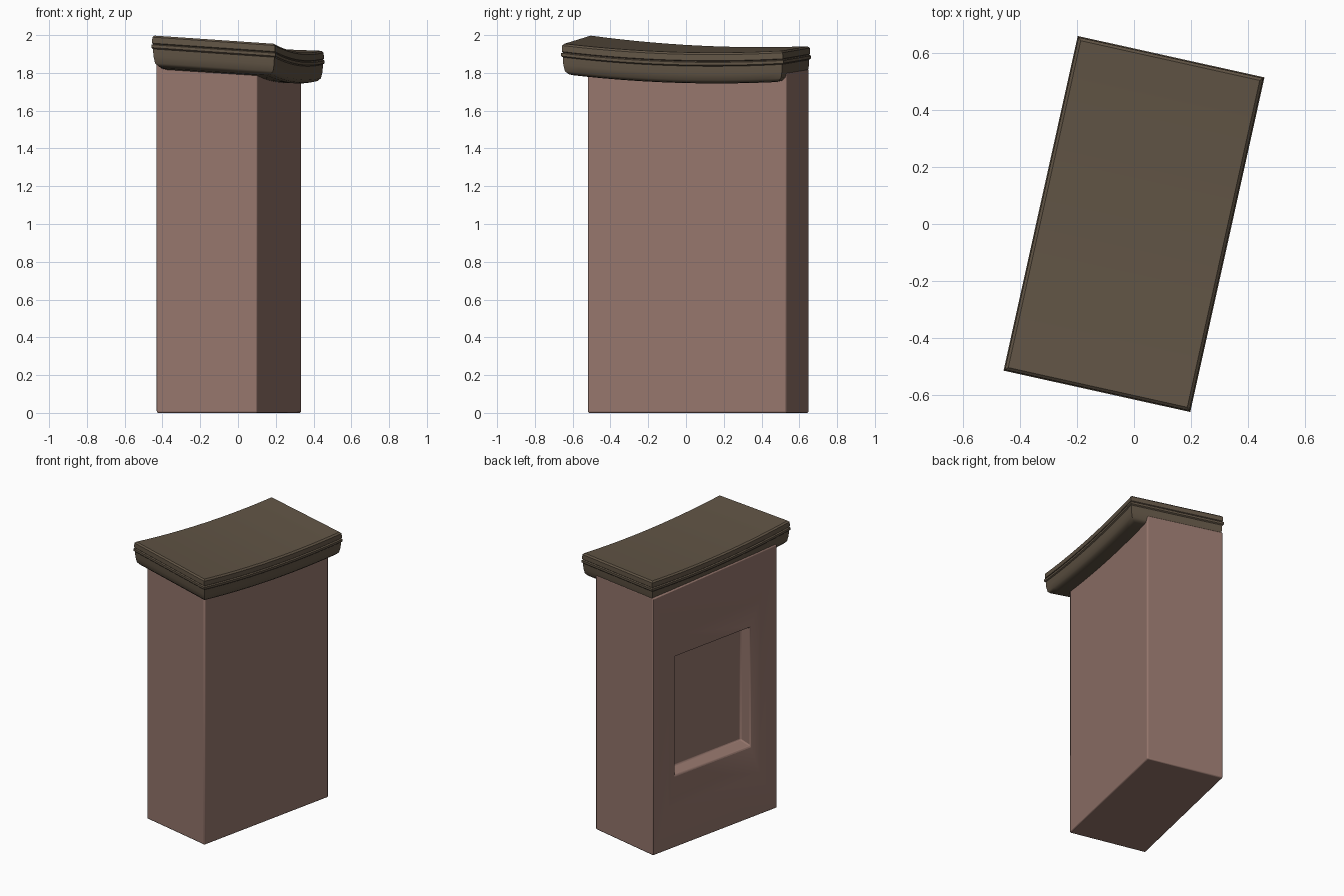
import bpy, bmesh, math

if "Cube" in bpy.data.objects:
    bpy.data.objects.remove(bpy.data.objects["Cube"])

TURN = math.radians(-12.5)
HALF_W, HALF_L = 0.336, 0.602


def top_z(u, v):
    """Height of the sagging, tilted cap surface."""
    t = v / HALF_L
    tilt = 0.0175 - 0.005 * t
    return 2.0 - 0.055 - 0.029 * t + 0.026 * t * t - tilt * (u / HALF_W + 1)


def finish(bm, name, color, angle):
    bmesh.ops.recalc_face_normals(bm, faces=bm.faces)
    mesh = bpy.data.meshes.new(name)
    bm.to_mesh(mesh)
    bm.free()
    obj = bpy.data.objects.new(name, mesh)
    bpy.context.collection.objects.link(obj)
    obj.rotation_euler.z = TURN
    mat = bpy.data.materials.new(name + "_paint")
    mat.diffuse_color = color
    mat.use_nodes = True
    mat.node_tree.nodes["Principled BSDF"].inputs["Base Color"].default_value = mat.diffuse_color
    mesh.materials.append(mat)
    bpy.ops.object.select_all(action='DESELECT')
    obj.select_set(True)
    bpy.context.view_layer.objects.active = obj
    bpy.ops.object.shade_smooth_by_angle(angle=math.radians(angle))
    return obj


# Cap: stacked rectangular rings with a moulded edge, bent by top_z
PROFILE = [(0.014, 0), (0.004, -0.01), (0.003, -0.042), (0.008, -0.046),
           (0.0, -0.051), (0.0, -0.066), (0.007, -0.072), (0.009, -0.11),
           (0.016, -0.145), (0.032, -0.16), (0.055, -0.165)]
N = 14
bm = bmesh.new()
rings = []
for inset, dz in PROFILE:
    w, l = HALF_W - inset, HALF_L - inset
    vs = [l * (2 * i / N - 1) for i in range(N + 1)]
    pts = [(-w, v) for v in vs] + [(w, v) for v in reversed(vs)]
    rings.append([bm.verts.new((u, v, top_z(u, v) + dz)) for u, v in pts])
M = len(rings[0])
for a, b in zip(rings, rings[1:]):
    for i in range(M):
        j = (i + 1) % M
        bm.faces.new((a[i], a[j], b[j], b[i]))
for ring in (rings[0], rings[-1]):
    for i in range(N):
        bm.faces.new((ring[i], ring[i + 1], ring[M - 2 - i], ring[M - 1 - i]))
finish(bm, "cap", (0.12, 0.09, 0.06, 1), 40)

# Shaft: box whose left face is replaced by a shallow frame and a niche
U0, U1, V0, V1 = -0.334, 0.212, -0.486, 0.592
bm = bmesh.new()
plan = [(U0, V0), (U0, V1), (U1, V1), (U1, V0)]
low = [bm.verts.new((u, v, 0)) for u, v in plan]
high = [bm.verts.new((u, v, top_z(u, v) - 0.12)) for u, v in plan]
bm.faces.new(low)
bm.faces.new(high)
for i in (1, 2, 3):
    j = (i + 1) % 4
    bm.faces.new((low[i], low[j], high[j], high[i]))


def niche_ring(u, v0, v1, z0, z1):
    return [bm.verts.new((u, v, z)) for v, z in
            ((v0, z0), (v1, z0), (v1, z1), (v0, z1))]


loops = [[low[0], low[1], high[1], high[0]],
         niche_ring(U0, -0.34, 0.46, 0.29, 1.52),
         niche_ring(U0 + 0.016, -0.27, 0.39, 0.50, 1.34),
         niche_ring(U0 + 0.10, -0.26, 0.38, 0.52, 1.33)]
for a, b in zip(loops, loops[1:]):
    for i in range(4):
        j = (i + 1) % 4
        bm.faces.new((a[i], a[j], b[j], b[i]))
bm.faces.new(loops[-1])
shaft = finish(bm, "shaft", (0.30, 0.18, 0.15, 1), 60)
bevel = shaft.modifiers.new("soft_edges", 'BEVEL')
bevel.width = 0.008
bevel.segments = 2
bevel.limit_method = 'ANGLE'
bevel.angle_limit = math.radians(40)
